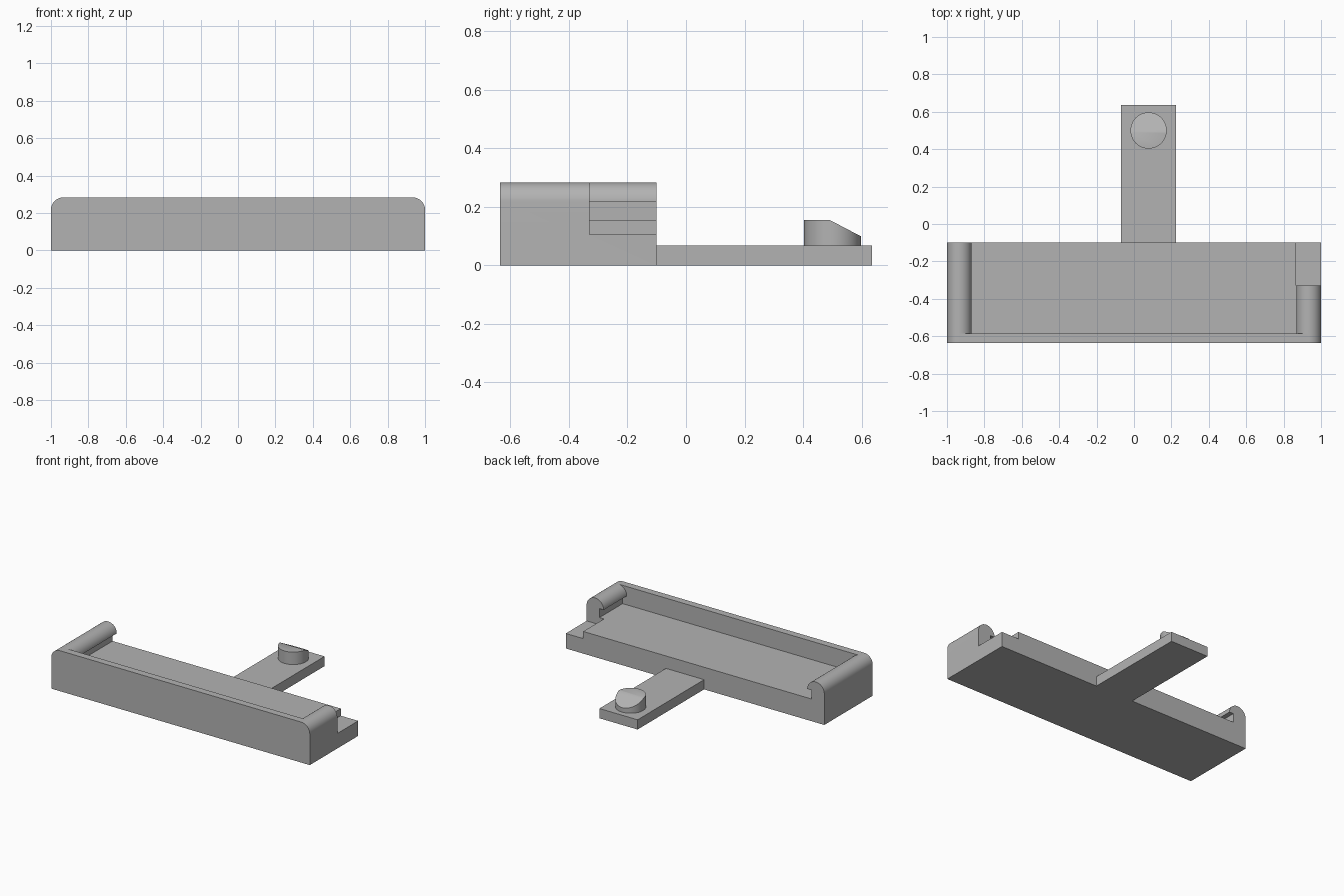
import bpy, bmesh, math
from mathutils import Vector

cube = bpy.data.objects.get("Cube")
if cube:
    bpy.data.objects.remove(cube, do_unlink=True)

GREY = (0.45, 0.45, 0.45, 1)
grey = bpy.data.materials.new("plain grey")
grey.use_nodes = True
grey.diffuse_color = GREY
grey.node_tree.nodes["Principled BSDF"].inputs["Base Color"].default_value = GREY

FRONT, BACK, TOP, FLOOR = -0.635, -0.1, 0.283, 0.155
R = 0.066            # radius of the rolled rail tops
CZ = TOP - R         # height of the rail arc centres


def finish(name, bm):
    bmesh.ops.recalc_face_normals(bm, faces=bm.faces)
    mesh = bpy.data.meshes.new(name)
    bm.to_mesh(mesh)
    bm.free()
    mesh.materials.append(grey)
    ob = bpy.data.objects.new(name, mesh)
    bpy.context.collection.objects.link(ob)
    return ob


def extrude_y(name, profile, y0, y1):
    """Prism from an x-z outline running from y0 to y1."""
    bm = bmesh.new()
    face = bm.faces.new([bm.verts.new((x, y0, z)) for x, z in profile])
    ext = bmesh.ops.extrude_face_region(bm, geom=[face])["geom"]
    verts = [v for v in ext if isinstance(v, bmesh.types.BMVert)]
    bmesh.ops.translate(bm, verts=verts, vec=(0, y1 - y0, 0))
    return finish(name, bm)


def rect(x0, x1, z0, z1):
    return [(x0, z0), (x1, z0), (x1, z1), (x0, z1)]


def arc(cx, a0, a1, n=14):
    steps = [math.radians(a0 + (a1 - a0) * i / n) for i in range(n + 1)]
    return [(cx + R * math.cos(a), CZ + R * math.sin(a)) for a in steps]


def mirrored(half):
    """Close a right-hand half outline with its mirror image."""
    return half + [(-x, z) for x, z in reversed(half)]


def smooth(ob):
    bpy.ops.object.select_all(action='DESELECT')
    ob.select_set(True)
    bpy.context.view_layer.objects.active = ob
    bpy.ops.object.shade_smooth_by_angle(angle=math.radians(30))


def cut(ob, cutter):
    cutter.hide_render = True
    mod = ob.modifiers.new("cut", 'BOOLEAN')
    mod.operation = 'DIFFERENCE'
    mod.solver = 'EXACT'
    mod.object = cutter
    bpy.context.view_layer.objects.active = ob
    bpy.ops.object.modifier_apply(modifier=mod.name)
    bpy.data.objects.remove(cutter, do_unlink=True)


# Tray block with rounded upper side edges
tray = extrude_y("tray", mirrored([(1, 0)] + arc(1 - R, 0, 90)), FRONT, BACK)

# Hollow with undercut, rolled side rails; open at the back
hollow = [(0.9, FLOOR), (0.9, CZ)] + arc(1 - R, 180, 90) + [(1 - R, 0.4)]
cut(tray, extrude_y("hollow_cutter", mirrored(hollow), -0.585, 0.1))

# Left rail stops short, leaving a lower ledge
cut(tray, extrude_y("ledge_cutter", rect(0.865, 1.2, 0.105, 0.5), -0.33, 0.1))
smooth(tray)

# Tongue behind the tray
extrude_y("tongue", rect(-0.07, 0.225, 0, 0.068), BACK, 0.635)

# Round latch peg with a sloped rear top
bm = bmesh.new()
bmesh.ops.create_cone(bm, cap_ends=True, segments=48, radius1=0.097,
                      radius2=0.097, depth=0.105)
bmesh.ops.translate(bm, verts=bm.verts, vec=(0.078, 0.5, 0.1025))
cutting = bmesh.ops.bisect_plane(
    bm, geom=bm.verts[:] + bm.edges[:] + bm.faces[:],
    plane_co=Vector((0, 0.49, FLOOR)), plane_no=Vector((0, 0.055, 0.105)),
    clear_outer=True)["geom_cut"]
bmesh.ops.holes_fill(bm, edges=[e for e in bm.edges if e.is_boundary])
smooth(finish("latch_peg", bm))
